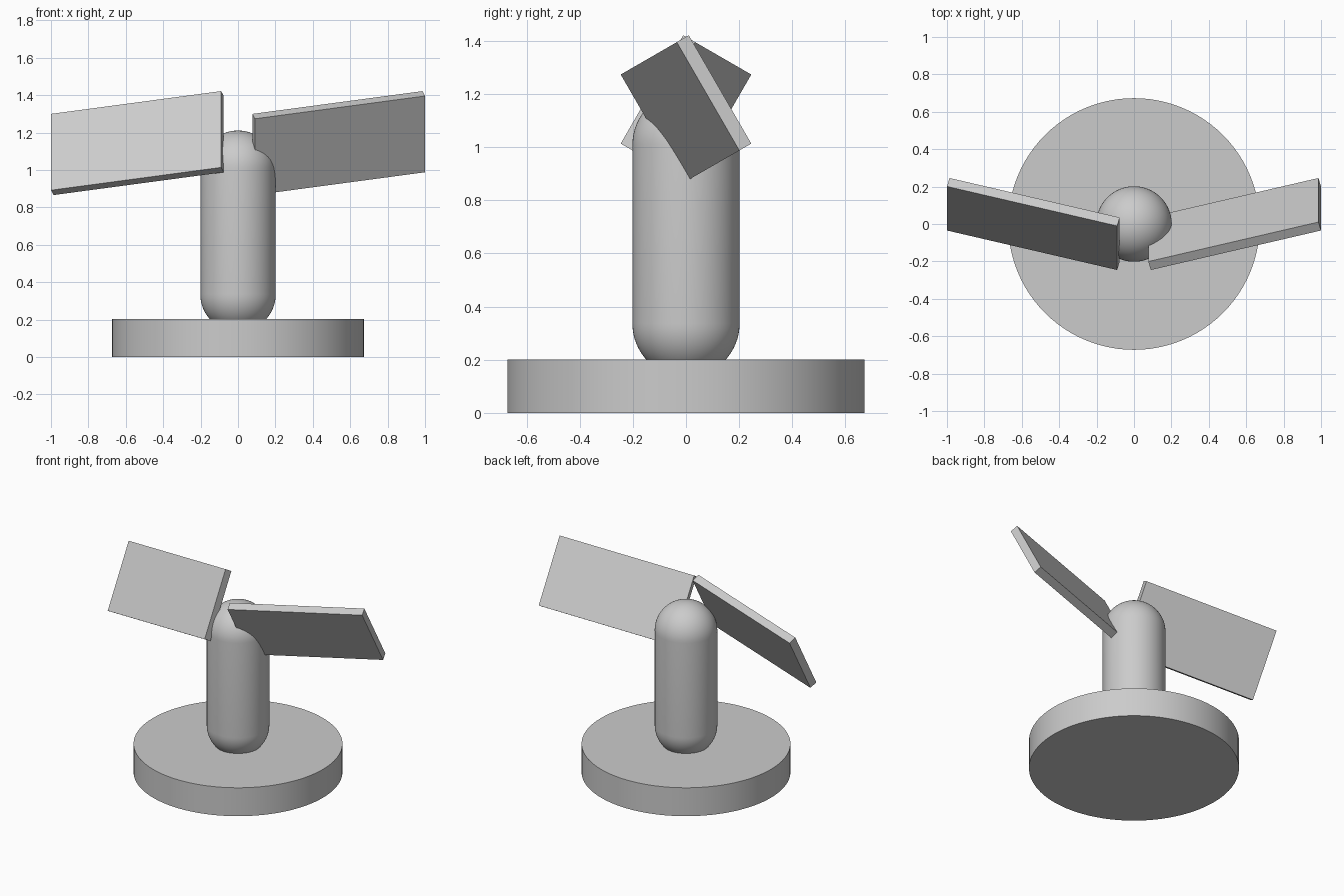
import bpy
import bmesh
from math import sin, cos, pi, radians
from mathutils import Matrix, Vector

UNIT = 0.13454  # one design unit

cube = bpy.data.objects.get("Cube")
if cube:
    bpy.data.objects.remove(cube, do_unlink=True)

# Plain grey for everything
grey = bpy.data.materials.new("plain_grey")
grey.use_nodes = True
colour = (0.6, 0.6, 0.6, 1)
grey.diffuse_color = colour
grey.node_tree.nodes["Principled BSDF"].inputs["Base Color"].default_value = colour


def finish(bm, name, smooth=False):
    bmesh.ops.recalc_face_normals(bm, faces=bm.faces)
    mesh = bpy.data.meshes.new(name)
    bm.to_mesh(mesh)
    bm.free()
    mesh.materials.append(grey)
    obj = bpy.data.objects.new(name, mesh)
    bpy.context.collection.objects.link(obj)
    if smooth:
        bpy.ops.object.select_all(action="DESELECT")
        obj.select_set(True)
        bpy.context.view_layer.objects.active = obj
        bpy.ops.object.shade_smooth_by_angle(angle=radians(35))
    return obj


def lathe(name, profile, steps=96):
    """Revolve (radius, height) points around z."""
    bm = bmesh.new()
    verts = [bm.verts.new((r * UNIT, 0, z * UNIT)) for r, z in profile]
    edges = [bm.edges.new(pair) for pair in zip(verts, verts[1:])]
    bmesh.ops.spin(bm, geom=verts + edges, cent=(0, 0, 0), axis=(0, 0, 1),
                   angle=2 * pi, steps=steps, use_merge=True)
    bmesh.ops.remove_doubles(bm, verts=bm.verts, dist=1e-5)
    return finish(bm, name, smooth=True)


def blade(name, side):
    """Flat board, pitched about x and then swept about its own height."""
    turn = (Matrix.Rotation(radians(30 * side), 4, "X")
            @ Matrix.Rotation(radians(15 * side), 4, "Z"))
    place = Matrix.Translation(Vector((4 * side, 0, 8.5)) * UNIT)
    size = Matrix.Diagonal((7 * UNIT, 0.4 * UNIT, 3.5 * UNIT, 1))
    bm = bmesh.new()
    bmesh.ops.create_cube(bm, size=1, matrix=place @ turn @ size)
    return finish(bm, name)


# Round base
lathe("base", [(0, 0), (5, 0), (5, 1.5), (0, 1.5)])

# Capsule post, its lower dome sunk into the base
RADIUS, LOW, HIGH, STEPS = 1.5, 2.5, 7.5, 16
arc = [i * pi / 2 / STEPS for i in range(STEPS + 1)]
lower = [(RADIUS * sin(a), LOW - RADIUS * cos(a)) for a in arc]
upper = [(RADIUS * cos(a), HIGH + RADIUS * sin(a)) for a in arc]
lathe("post", lower + upper, steps=64)

# Two opposed blades
blade("left_blade", 1)
blade("right_blade", -1)
